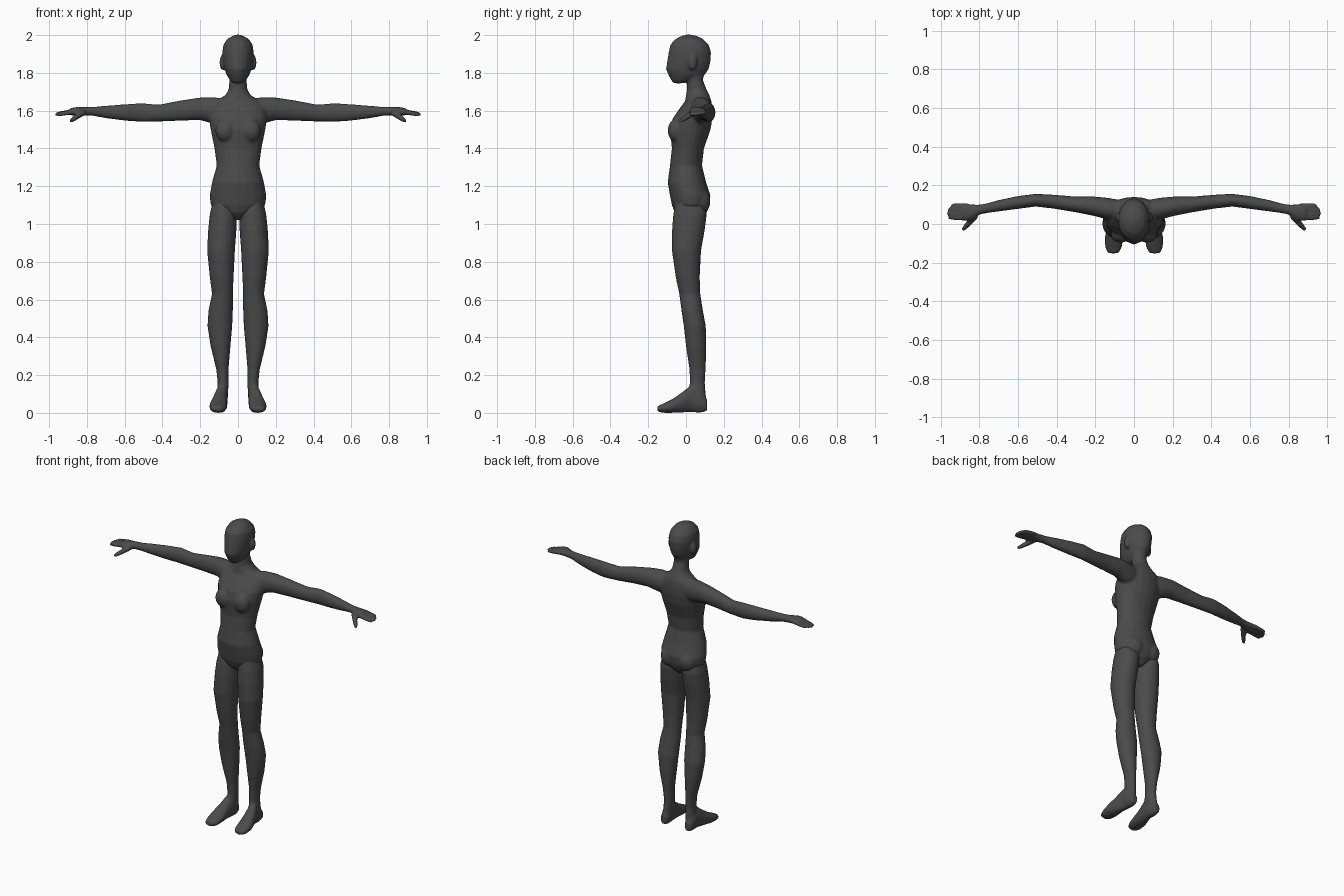
import bpy, bmesh
from math import cos, sin, pi
from mathutils import Vector, Matrix

if "Cube" in bpy.data.objects:
    bpy.data.objects.remove(bpy.data.objects["Cube"])

grey = bpy.data.materials.new("dark grey")
grey.use_nodes = True
colour = (0.07, 0.07, 0.07, 1)
grey.diffuse_color = colour
grey.node_tree.nodes["Principled BSDF"].inputs["Base Color"].default_value = colour

SIDES = 20


def skin(bm, rings):
    """Bridge a list of vertex rings and close both ends."""
    rings = [[bm.verts.new(p) for p in ring] for ring in rings]
    for low, high in zip(rings, rings[1:]):
        for i in range(SIDES):
            j = (i + 1) % SIDES
            bm.faces.new((low[i], low[j], high[j], high[i]))
    bm.faces.new(rings[0][::-1])
    bm.faces.new(rings[-1])


def loft(bm, axis, rows, side=1):
    """Each row: place on the axis, then the extents of an oval across it."""
    rings = []
    for t, a0, a1, b0, b1 in rows:
        ring = []
        for i in range(SIDES):
            turn = 2 * pi * i / SIDES
            a = (a0 + a1) / 2 + (a1 - a0) / 2 * cos(turn)
            b = (b0 + b1) / 2 + (b1 - b0) / 2 * sin(turn)
            x, y, z = {"x": (t, a, b), "y": (a, t, b), "z": (a, b, t)}[axis]
            ring.append((x * side, y, z))
        rings.append(ring)
    skin(bm, rings)


def finger(bm, side, start, end, r0, r1):
    """A tapering round rod with a blunt tip."""
    start, end = Vector(start), Vector(end)
    turn = (end - start).to_track_quat("Z", "Y")
    rings = []
    for f, r in ((0, r0), (0.6, (r0 + r1) / 2), (0.93, r1), (1, r1 / 2)):
        ring = []
        for i in range(SIDES):
            a = 2 * pi * i / SIDES
            p = start.lerp(end, f) + turn @ Vector((r * cos(a), r * sin(a), 0))
            ring.append((p.x * side, p.y, p.z))
        rings.append(ring)
    skin(bm, rings)


def ball(bm, centre, size):
    bmesh.ops.create_uvsphere(bm, u_segments=16, v_segments=10, radius=1,
                              matrix=Matrix.LocRotScale(centre, None, size))


def fuse(bm, name):
    """Blend the overlapping volumes into one smooth skin."""
    bmesh.ops.recalc_face_normals(bm, faces=bm.faces)
    mesh = bpy.data.meshes.new(name)
    bm.to_mesh(mesh)
    bm.free()
    mesh.materials.append(grey)
    ob = bpy.data.objects.new(name, mesh)
    bpy.context.collection.objects.link(ob)
    remesh = ob.modifiers.new("blend", "REMESH")
    remesh.mode = "VOXEL"
    remesh.voxel_size = 0.007
    remesh.use_smooth_shade = True
    soften = ob.modifiers.new("soften", "SMOOTH")
    soften.iterations = 5
    soften.factor = 0.5


# Torso and neck: height, half width, front, back
torso = [(1.02, .03, -.02, .07), (1.06, .10, -.06, .11), (1.10, .145, -.075, .125),
         (1.15, .15, -.085, .13), (1.22, .138, -.097, .107), (1.31, .113, -.085, .085),
         (1.40, .125, -.075, .095), (1.50, .145, -.085, .13), (1.56, .155, -.07, .14),
         (1.61, .15, -.035, .14), (1.65, .12, -.005, .135), (1.68, .07, .0, .125),
         (1.71, .05, .005, .11), (1.76, .046, .005, .09), (1.83, .05, 0, .10)]
# Head: same columns
head = [(1.745, .022, -.065, -.02), (1.76, .042, -.078, .04), (1.79, .061, -.094, .10),
        (1.82, .071, -.106, .12), (1.86, .079, -.10, .13), (1.91, .083, -.092, .133),
        (1.95, .077, -.083, .12), (1.98, .056, -.055, .09), (1.995, .03, -.025, .058),
        (2.002, .012, -.002, .03)]
# Arm: distance out, front, back, bottom, top
arm = [(.05, .02, .12, 1.53, 1.66), (.13, .02, .135, 1.53, 1.672), (.20, .04, .142, 1.55, 1.67),
       (.30, .06, .142, 1.547, 1.655), (.42, .08, .152, 1.542, 1.632), (.51, .09, .156, 1.54, 1.64),
       (.60, .078, .145, 1.547, 1.634), (.70, .065, .124, 1.56, 1.626), (.77, .055, .105, 1.573, 1.62),
       (.81, .045, .10, 1.574, 1.62), (.85, .016, .103, 1.575, 1.62), (.89, .018, .10, 1.575, 1.613)]

bm = bmesh.new()
for part in (torso, head):
    loft(bm, "z", [(z, -w, w, front, back) for z, w, front, back in part])
for side in (1, -1):
    loft(bm, "x", arm, side)
    # Thumb, then four fingers
    finger(bm, side, (.82, .045, 1.592), (.888, -.033, 1.543), .018, .011)
    for i, reach in enumerate((.962, .97, .965, .948)):
        y = .03 + i * .021
        finger(bm, side, (.86, y, 1.597), (reach, y + .003, 1.577 + i * .003), .014, .010)
    # Chest, seat and ear
    ball(bm, (side * .068, -.055, 1.495), (.052, .042, .06))
    ball(bm, (side * .06, .07, 1.12), (.065, .06, .07))
    ball(bm, (side * .082, .035, 1.855), (.016, .024, .042))
fuse(bm, "upper_body")

# Leg: height, inner, outer, front, back
leg = [(.04, .057, .118, .02, .112), (.10, .052, .112, .01, .105), (.16, .05, .108, .02, .10),
       (.23, .05, .115, .018, .104), (.35, .04, .145, .0, .108), (.46, .03, .162, -.012, .105),
       (.54, .027, .157, -.024, .09), (.63, .027, .138, -.036, .076), (.72, .023, .15, -.055, .073),
       (.86, .016, .164, -.075, .08), (.97, .008, .158, -.074, .10), (1.05, .006, .15, -.068, .11),
       (1.14, .015, .13, -.05, .09)]
# Foot: depth, inner, outer, bottom, top
foot = [(-.152, .08, .136, .008, .035), (-.12, .062, .15, 0, .05), (-.07, .056, .152, .0, .075),
        (-.02, .057, .138, .002, .11), (.03, .054, .122, .003, .15), (.075, .055, .119, 0, .12),
        (.112, .065, .11, .01, .07)]

for name, side in (("left_leg", 1), ("right_leg", -1)):
    bm = bmesh.new()
    loft(bm, "z", leg, side)
    loft(bm, "y", foot, side)
    fuse(bm, name)
